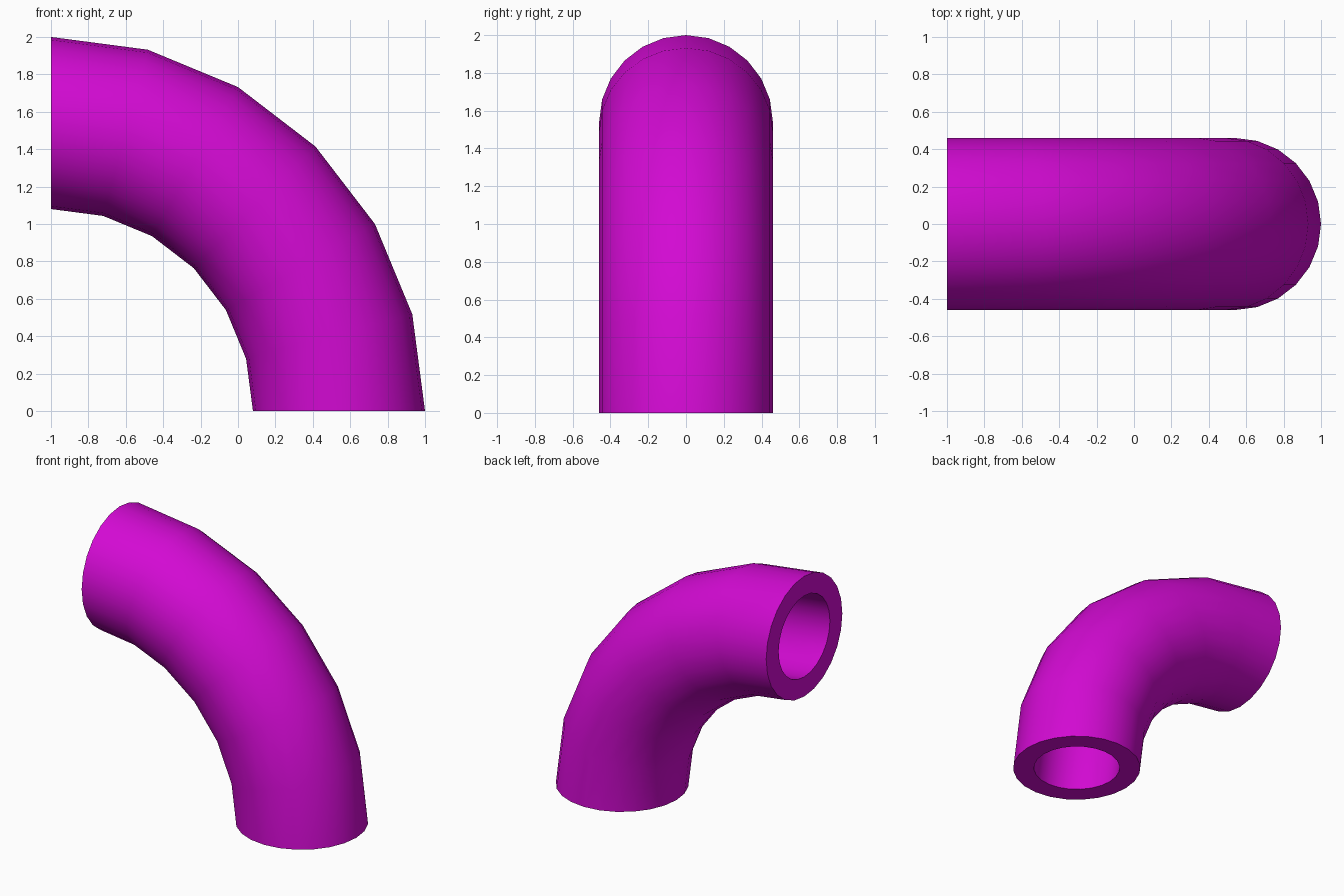
import bpy, bmesh, math
from mathutils import Matrix, Vector

cube = bpy.data.objects.get("Cube")
if cube:
    bpy.data.objects.remove(cube, do_unlink=True)

BEND_RADIUS, OUTER, INNER = 1.54, 0.46, 0.31
BEND_STEPS, SIDES = 6, 24

magenta = bpy.data.materials.new("magenta")
magenta.use_nodes = True
colour = (0.65, 0.003, 0.65, 1.0)
magenta.diffuse_color = colour
magenta.node_tree.nodes["Principled BSDF"].inputs["Base Color"].default_value = colour

bm = bmesh.new()


def sweep_wall(radius):
    """Spin a circle a quarter turn about the bend axis; return its two end rings."""
    rings = []
    for i in range(BEND_STEPS + 1):
        turn = Matrix.Rotation(-math.pi / 2 * i / BEND_STEPS, 3, 'Y')
        ring = []
        for k in range(SIDES):
            a = 2 * math.pi * k / SIDES
            p = Vector((BEND_RADIUS + radius * math.cos(a), radius * math.sin(a), 0))
            ring.append(bm.verts.new(turn @ p + Vector((-1, 0, 0))))
        rings.append(ring)
    for a, b in zip(rings, rings[1:]):
        join(a, b)
    return rings[0], rings[-1]


def join(a, b):
    """Fill the band between two rings with quads."""
    for k in range(SIDES):
        n = (k + 1) % SIDES
        bm.faces.new((a[k], a[n], b[n], b[k]))


# Outer and inner walls, closed by a flat rim at each end
outer_ends = sweep_wall(OUTER)
inner_ends = sweep_wall(INNER)
for outer, inner in zip(outer_ends, inner_ends):
    join(outer, inner)
bmesh.ops.recalc_face_normals(bm, faces=bm.faces)

mesh = bpy.data.meshes.new("pipe_elbow")
bm.to_mesh(mesh)
bm.free()
mesh.materials.append(magenta)
pipe = bpy.data.objects.new("pipe_elbow", mesh)
bpy.context.collection.objects.link(pipe)

# Smooth walls with crisp rims
bpy.ops.object.select_all(action='DESELECT')
pipe.select_set(True)
bpy.context.view_layer.objects.active = pipe
bpy.ops.object.shade_smooth_by_angle(angle=math.radians(30))
